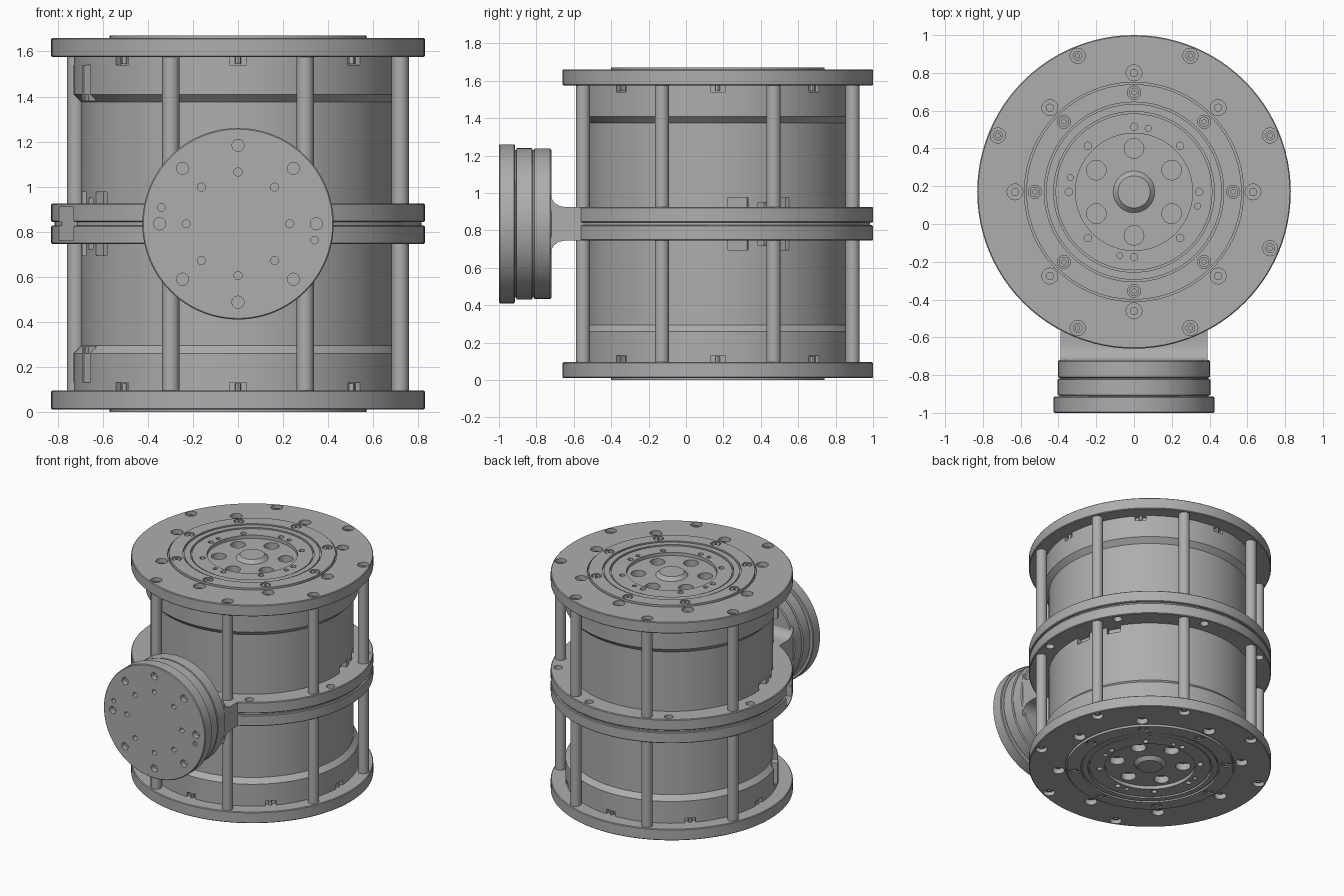
import bpy, bmesh, math
from mathutils import Matrix, Vector

if "Cube" in bpy.data.objects:
    bpy.data.objects.remove(bpy.data.objects["Cube"])

CY, MID = 0.17, 0.835          # drum axis y, symmetry height
STEPS = 96
EIGHTHS = [math.radians(45 * k) for k in range(8)]
POSTS = [math.radians(22.5 + 45 * k) for k in range(8) if k != 4]

metal = bpy.data.materials.new("machined_grey")
metal.use_nodes = True
GREY = (0.42, 0.42, 0.42, 1)
metal.diffuse_color = GREY
metal.node_tree.nodes["Principled BSDF"].inputs["Base Color"].default_value = GREY


def add(name, bm):
    bmesh.ops.recalc_face_normals(bm, faces=bm.faces)
    mesh = bpy.data.meshes.new(name)
    bm.to_mesh(mesh)
    bm.free()
    mesh.materials.append(metal)
    ob = bpy.data.objects.new(name, mesh)
    bpy.context.collection.objects.link(ob)
    return ob


def lathe(name, profile, matrix=Matrix.Translation((0, CY, 0))):
    bm = bmesh.new()
    verts = [bm.verts.new((r, 0, z)) for r, z in profile]
    edges = [bm.edges.new(p) for p in zip(verts, verts[1:])]
    bmesh.ops.spin(bm, geom=verts + edges, cent=(0, 0, 0), axis=(0, 0, 1),
                   angle=math.tau, steps=STEPS)
    bmesh.ops.remove_doubles(bm, verts=bm.verts, dist=1e-4)
    bmesh.ops.transform(bm, matrix=matrix, verts=bm.verts)
    return add(name, bm)


def polar(r, angle, z):
    return Vector((r * math.cos(angle), CY + r * math.sin(angle), z))


def rod(bm, place, r, z0, z1, sides=20):
    matrix = Matrix.Translation((place.x, place.y, (z0 + z1) / 2))
    bmesh.ops.create_cone(bm, cap_ends=True, segments=sides, radius1=r, radius2=r,
                          depth=z1 - z0, matrix=matrix)


def block(bm, r, angle, z, size):
    matrix = (Matrix.Translation(polar(r, angle, z)) @ Matrix.Rotation(angle, 4, "Z")
              @ Matrix.Diagonal((*size, 1)))
    bmesh.ops.create_cube(bm, size=1, matrix=matrix)


def cut(target, bm):
    cutter = add("cutter", bm)
    cutter.hide_render = True
    mod = target.modifiers.new("cut", "BOOLEAN")
    mod.operation, mod.solver, mod.object = "DIFFERENCE", "EXACT", cutter
    bpy.context.view_layer.objects.active = target
    bpy.ops.object.modifier_apply(modifier=mod.name)
    bpy.data.objects.remove(cutter)


def mirror_down(ob, name):
    bm = bmesh.new()
    bm.from_mesh(ob.data)
    flip = Matrix.Translation((0, 0, 2 * MID)) @ Matrix.Diagonal((1, 1, -1, 1))
    bmesh.ops.transform(bm, matrix=flip, verts=bm.verts)
    return add(name, bm)


# End plate with stepped rings, centre recess and hub
plate = lathe("upper_end_plate", [
    (0, 1.575), (.825, 1.575), (.83, 1.58), (.83, 1.655), (.825, 1.66),
    (.58, 1.66), (.58, 1.64), (.57, 1.64), (.57, 1.67), (.475, 1.67),
    (.475, 1.655), (.465, 1.655), (.465, 1.665), (.425, 1.665), (.425, 1.64),
    (.415, 1.64), (.415, 1.66), (.31, 1.66), (.31, 1.635), (.11, 1.635),
    (.085, 1.66), (0, 1.66)])
holes = bmesh.new()
for a in POSTS:
    rod(holes, polar(.78, a, 0), .04, 1.61, 1.7)
for a in EIGHTHS:
    rod(holes, polar(.63, a, 0), .042, 1.61, 1.7)
    rod(holes, polar(.525, a, 0), .035, 1.655, 1.7)
    rod(holes, polar(.345, a, 0), .02, 1.6, 1.7, 12)
    if a % (math.pi / 2) < .01:
        rod(holes, polar(.345, a - .22, 0), .016, 1.6, 1.7, 12)
for k in range(6):
    rod(holes, polar(.23, math.radians(30 + 60 * k), 0), .052, 1.585, 1.7)
cut(plate, holes)

# Screw heads with hex sockets
bm = bmesh.new()
for a in EIGHTHS:
    rod(bm, polar(.63, a, 0), .022, 1.6, 1.635, 16)
    rod(bm, polar(.525, a, 0), .027, 1.65, 1.667, 16)
for a in POSTS:
    rod(bm, polar(.78, a, 0), .026, 1.6, 1.64, 16)
screws = add("upper_screws", bm)
sockets = bmesh.new()
for a in EIGHTHS:
    rod(sockets, polar(.525, a, 0), .012, 1.656, 1.7, 6)
for a in POSTS:
    rod(sockets, polar(.78, a, 0), .013, 1.62, 1.7, 6)
cut(screws, sockets)

# Drum half with its wider end collar
drum = lathe("upper_drum", [
    (0, .84), (.695, .84), (.695, 1.375), (.73, 1.41), (.73, 1.576), (0, 1.576)])
slots = bmesh.new()
for a in EIGHTHS:
    block(slots, .73, a, 1.565, (.06, .075, .05))
for turn in (0, math.pi):
    for deg, width, height in ((9, .11, .055), (20, .05, .03), (29, .1, .055)):
        block(slots, .69, turn + math.radians(deg), .92 + height / 2, (.07, width, height))
block(slots, .73, math.radians(202.5), 1.46, (.05, .09, .16))
cut(drum, slots)

# Slot screws and cable hook
bm = bmesh.new()
for a in EIGHTHS:
    rod(bm, polar(.715, a, 0), .013, 1.545, 1.576, 12)
block(bm, .725, math.radians(202.5), 1.46, (.04, .025, .16))
block(bm, .72, math.radians(204), 1.395, (.04, .06, .03))
fittings = add("upper_drum_fittings", bm)

# Middle flange with post holes and a cable notch
flange = lathe("upper_middle_flange", [
    (0, MID), (.815, MID), (.815, .842), (.825, .842), (.83, .847), (.83, .92),
    (.825, .925), (0, .925)])
notch = bmesh.new()
block(notch, .79, math.radians(202.5), .85, (.16, .17, .12))
for a in POSTS:
    rod(notch, polar(.78, a + math.radians(11), 0), .03, .89, 1)
cut(flange, notch)

# Posts
bm = bmesh.new()
for a in POSTS:
    rod(bm, polar(.78, a, 0), .038, .92, 1.58, 24)
posts = add("upper_posts", bm)

for ob in (plate, screws, drum, fittings, flange, posts):
    mirror_down(ob, ob.name.replace("upper", "lower"))

# Side coupling, lying along y
to_front = Matrix.Translation((0, 0, MID)) @ Matrix.Rotation(math.pi / 2, 4, "X")
coupling = lathe("front_coupling", [
    (0, .72), (.395, .72), (.402, .727), (.402, .81), (.395, .814), (.395, .82),
    (.405, .824), (.405, .905), (.395, .908), (.395, .914), (.42, .914),
    (.425, .919), (.425, .995), (.42, 1), (0, 1)], to_front)
holes = bmesh.new()
for a in EIGHTHS:
    for r, size in ((.348, .027), (.23, .018)):
        rod(holes, Vector((r * math.cos(a), r * math.sin(a), 0)), size, .96, 1.1, 16)
for a in (math.radians(168), math.radians(-12)):
    rod(holes, Vector((.348 * math.cos(a), .348 * math.sin(a), 0)), .017, .96, 1.1, 12)
bmesh.ops.transform(holes, matrix=to_front, verts=holes.verts)
cut(coupling, holes)

# Neck: filleted section swept across the coupling width
half = [(-.4, .09), (-.62, .09)]
half += [(-.65 - .075 * math.sin(t), .165 - .075 * math.cos(t))
         for t in (0, .4, .8, 1.2, math.pi / 2)]
section = half + [(y, -z) for y, z in reversed(half)]
bm = bmesh.new()
face = bm.faces.new([bm.verts.new((-.39, y, MID + z)) for y, z in section])
out = bmesh.ops.extrude_face_region(bm, geom=[face])["geom"]
bmesh.ops.translate(bm, vec=(.78, 0, 0),
                    verts=[v for v in out if isinstance(v, bmesh.types.BMVert)])
add("coupling_neck", bm)

# Smooth round walls, crisp edges
bpy.ops.object.select_all(action="DESELECT")
for ob in bpy.context.collection.objects:
    if ob.type == "MESH" and metal.name in ob.data.materials:
        ob.select_set(True)
        bpy.context.view_layer.objects.active = ob
bpy.ops.object.shade_smooth_by_angle(angle=math.radians(30))
